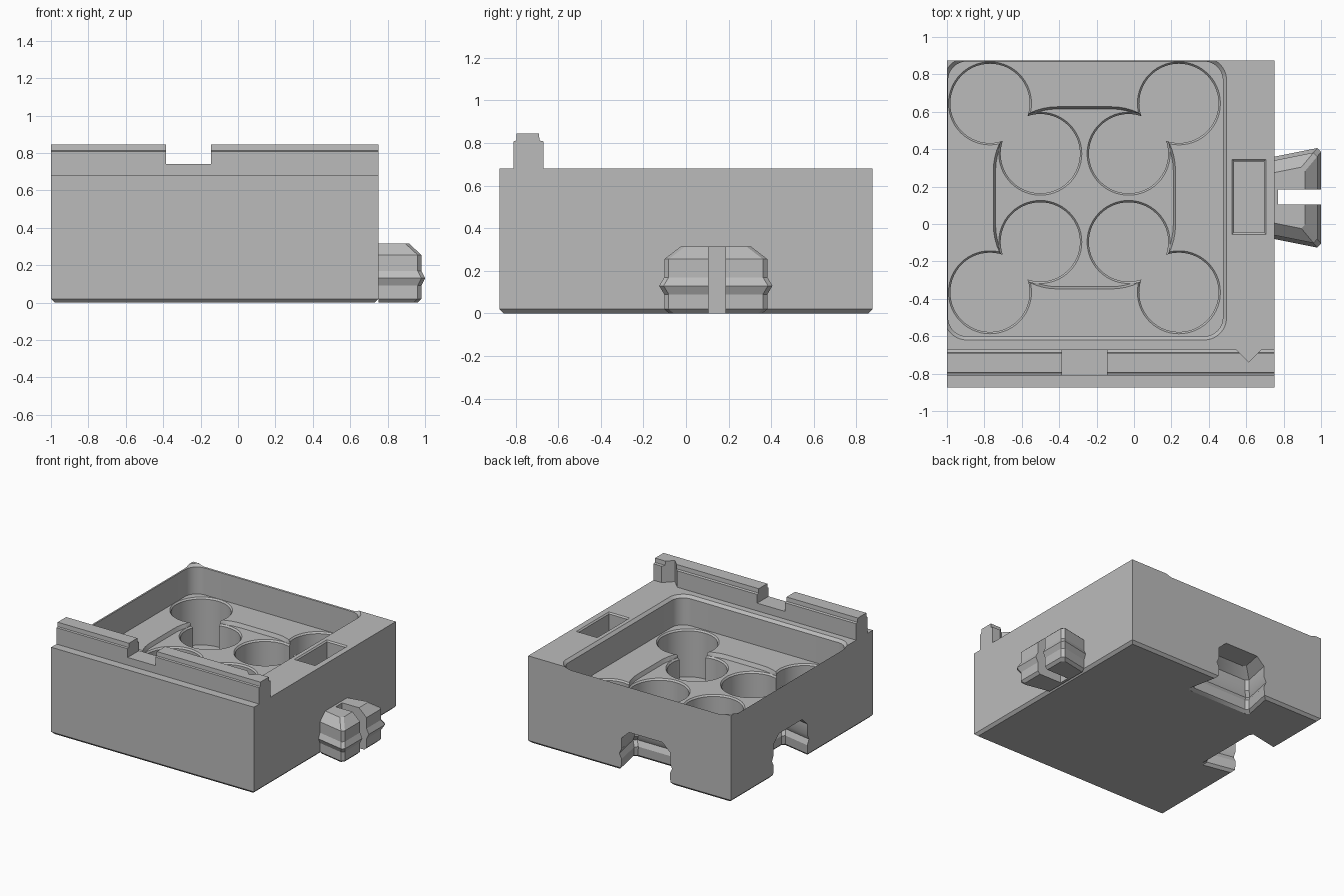
import bpy, bmesh
from math import sin, cos, pi, radians

if "Cube" in bpy.data.objects:
    bpy.data.objects.remove(bpy.data.objects["Cube"], do_unlink=True)

GREY = (0.5, 0.5, 0.5, 1)
grey = bpy.data.materials.new("plain grey")
grey.use_nodes = True
grey.diffuse_color = GREY
grey.node_tree.nodes["Principled BSDF"].inputs["Base Color"].default_value = GREY


def loft(name, rings):
    """Closed solid through a stack of equal-length point rings."""
    bm = bmesh.new()
    loops = [[bm.verts.new(p) for p in ring] for ring in rings]
    n = len(loops[0])
    for a, b in zip(loops, loops[1:]):
        for i in range(n):
            j = (i + 1) % n
            bm.faces.new((a[i], a[j], b[j], b[i]))
    bm.faces.new(loops[0][::-1])
    bm.faces.new(loops[-1])
    bmesh.ops.recalc_face_normals(bm, faces=bm.faces)
    mesh = bpy.data.meshes.new(name)
    bm.to_mesh(mesh)
    bm.free()
    mesh.materials.append(grey)
    ob = bpy.data.objects.new(name, mesh)
    bpy.context.collection.objects.link(ob)
    return ob


def rect(x0, x1, y0, y1, z, grow=0):
    x0, x1, y0, y1 = x0 - grow, x1 + grow, y0 - grow, y1 + grow
    return [(x0, y0, z), (x1, y0, z), (x1, y1, z), (x0, y1, z)]


def round_rect(x0, x1, y0, y1, r, z, grow=0, steps=14):
    r += grow
    pts = []
    for k, (cx, cy) in enumerate(((x1, y1), (x0, y1), (x0, y0), (x1, y0))):
        sx, sy = (1, -1, -1, 1)[k], (1, 1, -1, -1)[k]
        for i in range(steps + 1):
            a = (k + i / steps) * pi / 2
            pts.append((cx + sx * (grow - r) + r * cos(a),
                        cy + sy * (grow - r) + r * sin(a), z))
    return pts


def circle(cx, cy, r, z, n=56):
    return [(cx + r * cos(2 * pi * i / n), cy + r * sin(2 * pi * i / n), z) for i in range(n)]


def cut(target, cutters):
    """Subtract each cutter in turn and remove it."""
    for c in cutters:
        c.hide_render = True
        mod = target.modifiers.new("cut", "BOOLEAN")
        mod.operation, mod.solver, mod.object = "DIFFERENCE", "EXACT", c
        bpy.context.view_layer.update()
        deps = bpy.context.evaluated_depsgraph_get()
        mesh = bpy.data.meshes.new_from_object(target.evaluated_get(deps))
        target.modifiers.clear()
        target.data = mesh
        bpy.data.objects.remove(c, do_unlink=True)


def smooth(ob):
    bpy.ops.object.select_all(action="DESELECT")
    ob.select_set(True)
    bpy.context.view_layer.objects.active = ob
    bpy.ops.object.shade_smooth_by_angle(angle=radians(30))


# Dovetail section: (height, outward offset) with a snap ridge and bevelled top
LUG = [(0, -0.02), (0.02, 0), (0.09, 0), (0.13, 0.02), (0.17, 0), (0.255, 0), (0.315, -0.065)]
SOCKET = [(-0.03, 0.035), (0, 0.025), (0.02, 0.005)] + LUG[2:]


def dovetail(name, profile, place, start, gap=0):
    def ring(z, o):
        o += gap
        half = lambda d: 0.2 + 0.2 * d + o
        end = 0.23 + o
        side = [(start, half(start)), (end - 0.02, half(end - 0.02)), (end, half(end) - 0.025)]
        pts = side + [(d, -w) for d, w in reversed(side)]
        return [(*place(d, w), z) for d, w in pts]
    return loft(name, [ring(z, o) for z, o in profile])


# Main block with a bevelled underside
X0, X1, Y0, Y1, TOP = -1, 0.75, -0.875, 0.875, 0.68
MX, MY = -0.265, 0.14          # centre of the tray
FLOOR, STEP = 0.45, 0.42
body = loft("body", [rect(X0, X1, Y0, Y1, 0, -0.02), rect(X0, X1, Y0, Y1, 0.02),
                     rect(X0, X1, Y0, Y1, TOP)])

# Tray pocket with a bevelled rim, and the shallow rounded step in its floor
tray = (-0.994, 0.475, -0.6, 0.869, 0.1)
cutters = [
    loft("tray_cutter", [round_rect(*tray, z, g) for z, g in
                         ((FLOOR, 0), (TOP - 0.02, 0), (TOP, 0.02), (TOP + 0.1, 0.02))]),
    loft("step_cutter", [round_rect(MX - 0.475, MX + 0.475, MY - 0.475, MY + 0.475, 0.33, z, g)
                         for z, g in ((STEP, 0), (FLOOR, 0.012), (FLOOR + 0.03, 0.012))]),
    loft("slot_cutter", [rect(0.535, 0.695, -0.045, 0.335, z, g) for z, g in
                         ((0.48, 0), (TOP - 0.01, 0), (TOP, 0.01), (TOP + 0.1, 0.01))]),
]

# Outer and inner round wells, overlapping in diagonal pairs
for sx in (-1, 1):
    for sy in (-1, 1):
        for off, top in ((0.505, FLOOR), (0.236, STEP)):
            cx, cy = MX + sx * off, MY + sy * off
            cutters.append(loft("well_cutter", [circle(cx, cy, r, z) for z, r in (
                (0.08, 0.212), (top - 0.012, 0.212), (top, 0.222), (top + 0.05, 0.222))]))

# Dovetail sockets in the left and back walls
cutters.append(dovetail("side_socket_cutter", SOCKET, lambda d, w: (X0 + d, MY + w), -0.05, 0.008))
cutters.append(dovetail("back_socket_cutter", SOCKET, lambda d, w: (MX + w, Y1 - d), -0.05, 0.008))
cut(body, cutters)
smooth(body)

# Dovetail lug, split by a slot
lug = dovetail("locking_lug", LUG, lambda d, w: (X1 + d, MY + w), 0)
cut(lug, [loft("lug_cutter", [rect(0.77, 1.1, 0.105, 0.185, z) for z in (-0.1, 0.5)])])

# Stepped rail along the front, with a gap and a V-shaped notch
section = [(-0.81, TOP), (-0.67, TOP), (-0.67, 0.808), (-0.688, 0.812),
           (-0.69, 0.845), (-0.795, 0.845), (-0.797, 0.812), (-0.81, 0.808)]
rail = loft("front_rail", [[(x, y, z) for y, z in section] for x in (X0, X1)])
cut(rail, [
    loft("gap_cutter", [rect(-0.385, -0.145, -0.9, -0.6, z) for z in (0.74, 0.95)]),
    loft("notch_cutter", [[(0.535, -0.66, z), (0.6125, -0.738, z), (0.69, -0.66, z)]
                          for z in (TOP - 0.1, 0.95)]),
])
